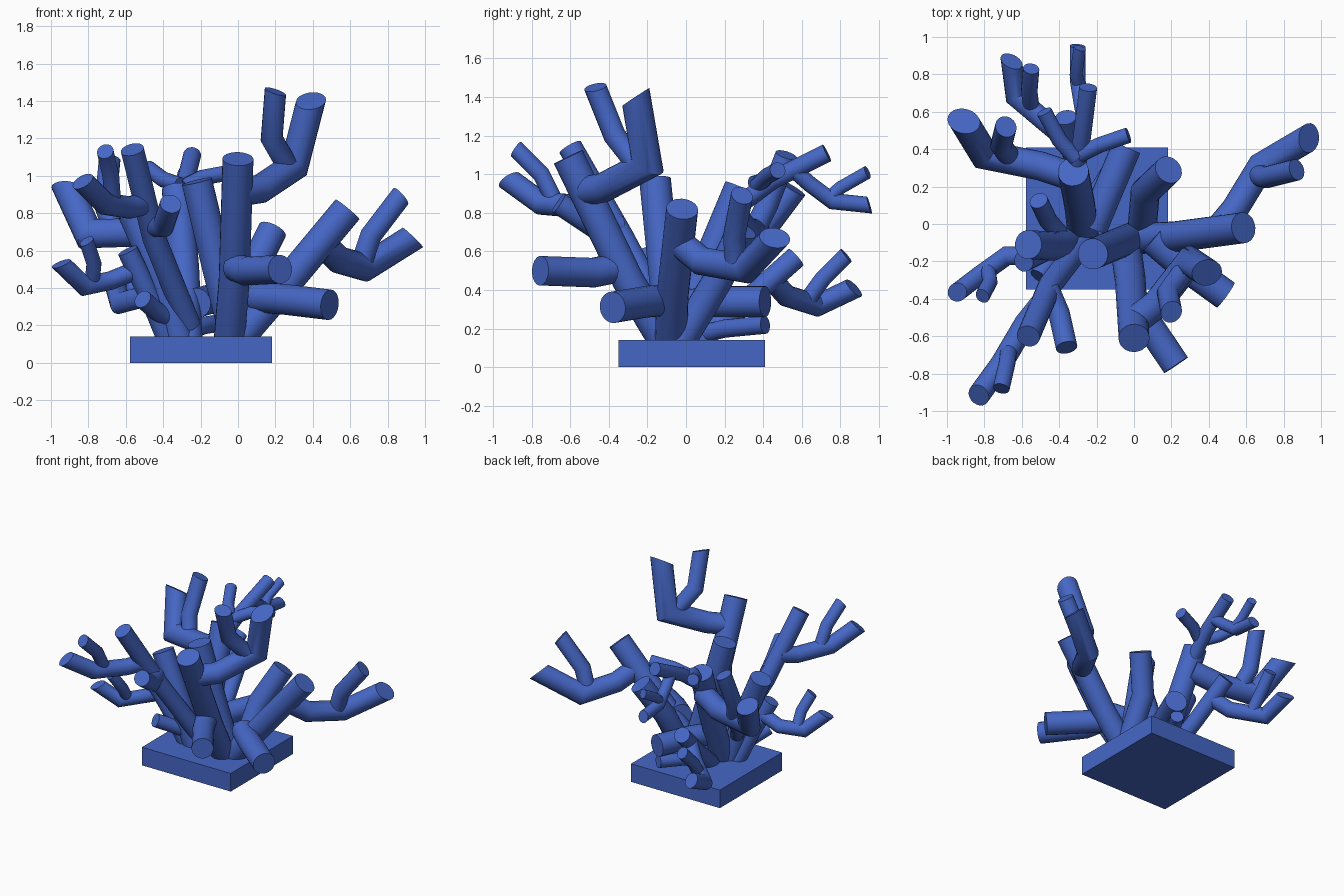
import bpy, bmesh, math
from mathutils import Vector

SIDES = 20
blue = bpy.data.materials.new("coral_blue")
blue.diffuse_color = (0.06, 0.135, 0.56, 1)


def finish(name, bm, smooth=True):
    bmesh.ops.recalc_face_normals(bm, faces=bm.faces[:])
    mesh = bpy.data.meshes.new(name)
    bm.to_mesh(mesh)
    bm.free()
    ob = bpy.data.objects.new(name, mesh)
    bpy.context.collection.objects.link(ob)
    mesh.materials.append(blue)
    if smooth:
        bpy.ops.object.select_all(action='DESELECT')
        ob.select_set(True)
        bpy.context.view_layer.objects.active = ob
        bpy.ops.object.shade_smooth_by_angle(angle=math.radians(35))
    return ob


def branch(name, radius, *points, slant=0.0):
    """Round tube with mitred bends; slant tilts the end cut along the bend."""
    pts = [Vector(p) for p in points]
    dirs = [(b - a).normalized() for a, b in zip(pts, pts[1:])]
    u = dirs[0].orthogonal().normalized()
    v = dirs[0].cross(u)
    ring = [pts[0] + radius * (u * math.cos(t) + v * math.sin(t))
            for t in (2 * math.pi * i / SIDES for i in range(SIDES))]
    bm = bmesh.new()
    last = [bm.verts.new(p) for p in ring]
    bm.faces.new(last)
    for i, d in enumerate(dirs):
        if i + 1 < len(dirs):
            n = (d + dirs[i + 1]).normalized()
        elif i:
            n = (d + slant * (d - dirs[i - 1])).normalized()
        else:
            n = d
        # slide the ring along the branch until it meets the cutting plane
        ring = [p + d * ((pts[i + 1] - p).dot(n) / d.dot(n)) for p in ring]
        new = [bm.verts.new(p) for p in ring]
        for k in range(SIDES):
            j = (k + 1) % SIDES
            bm.faces.new((last[k], last[j], new[j], new[k]))
        last = new
    bm.faces.new(last)
    return finish(name, bm)


def fork(name, r1, r2, stem, tip1, mid2, tip2):
    """Side limb that bends and splits into a thick and a thin twig."""
    branch(name + "_limb", r1, *stem, tip1, slant=0.9)
    branch(name + "_twig", r2, *mid2, tip2, slant=0.6)


# Square base
bm = bmesh.new()
bmesh.ops.create_cube(bm, size=1)
for vert in bm.verts:
    vert.co = Vector((vert.co.x * 0.76 - 0.197, vert.co.y * 0.76 + 0.03,
                      vert.co.z * 0.14 + 0.07))
finish("base", bm, False)

# Right branch, its stub and fork
branch("right_branch", 0.083, (-0.04, -0.08, 0.08), (0.21, -0.07, 0.37), (0.585, -0.02, 0.82))
branch("right_stub", 0.082, (0.1, -0.08, 0.35), (0.24, -0.2, 0.34), (0.49, -0.38, 0.31))
fork("right_fork", 0.073, 0.058,
     [(0.44, -0.04, 0.65), (0.54, 0.08, 0.55), (0.68, 0.31, 0.51)], (0.935, 0.46, 0.67),
     [(0.66, 0.26, 0.53), (0.71, 0.25, 0.68)], (0.87, 0.29, 0.89))

# Front branch, its stub and tall fork
branch("front_branch", 0.083, (-0.05, -0.08, 0.08), (-0.02, -0.3, 0.45), (0.0, -0.61, 1.09))
branch("front_stub", 0.077, (-0.01, -0.38, 0.51), (0.04, -0.48, 0.49), (0.225, -0.755, 0.5))
fork("tall_fork", 0.077, 0.058,
     [(-0.01, -0.53, 0.91), (0.12, -0.43, 0.93), (0.3, -0.2, 1.05)], (0.39, -0.26, 1.4),
     [(0.26, -0.26, 1.06), (0.18, -0.37, 1.2)], (0.2, -0.47, 1.45))

# Middle and back right branches
branch("middle_branch", 0.083, (0.0, -0.07, 0.08), (-0.1, -0.11, 0.47), (-0.22, -0.16, 0.97))
branch("back_right_branch", 0.078, (0.04, -0.06, 0.08), (0.06, 0.17, 0.46), (0.185, 0.29, 0.71))
branch("back_stub", 0.08, (-0.22, -0.02, 0.32), (-0.15, 0.15, 0.34), (-0.04, 0.41, 0.34))

# Main back branch with its fork to the left
branch("back_branch", 0.083, (-0.27, -0.08, 0.08), (-0.29, 0.1, 0.5), (-0.325, 0.28, 0.93))
fork("back_left_fork", 0.078, 0.058,
     [(-0.32, 0.25, 0.76), (-0.5, 0.31, 0.7), (-0.8, 0.37, 0.69)], (-0.91, 0.55, 0.93),
     [(-0.66, 0.35, 0.7), (-0.71, 0.42, 0.84)], (-0.685, 0.52, 1.1))

# Thin upper back branch with stubs and a small fork
branch("upper_back_branch", 0.048, (-0.32, 0.22, 0.8), (-0.28, 0.45, 0.97), (-0.245, 0.73, 1.11))
branch("upper_back_stub", 0.042, (-0.29, 0.37, 0.94), (-0.19, 0.42, 0.99), (-0.03, 0.475, 1.02))
branch("upper_left_stub", 0.042, (-0.31, 0.35, 0.95), (-0.4, 0.45, 0.98), (-0.48, 0.6, 1.04))
fork("upper_back_fork", 0.042, 0.034,
     [(-0.265, 0.56, 1.02), (-0.28, 0.64, 0.95), (-0.3, 0.76, 0.86)], (-0.3, 0.95, 0.84),
     [(-0.29, 0.73, 0.87), (-0.31, 0.8, 0.93)], (-0.29, 0.94, 1.01))

# Low back branch with stub and fork
branch("low_back_branch", 0.058, (-0.25, 0.02, 0.1), (-0.31, 0.3, 0.33), (-0.365, 0.57, 0.57))
branch("low_back_stub", 0.047, (-0.27, 0.08, 0.17), (-0.18, 0.2, 0.2), (-0.05, 0.41, 0.22))
fork("low_back_fork", 0.056, 0.044,
     [(-0.34, 0.44, 0.46), (-0.44, 0.52, 0.37), (-0.63, 0.68, 0.32)], (-0.655, 0.87, 0.41),
     [(-0.55, 0.63, 0.35), (-0.56, 0.71, 0.46)], (-0.55, 0.83, 0.58))

# Left branches, stubs and fork
branch("left_branch", 0.078, (-0.3, -0.08, 0.08), (-0.41, -0.12, 0.45), (-0.565, -0.11, 0.8))
branch("left_back_stub", 0.05, (-0.4, -0.05, 0.35), (-0.46, 0.02, 0.42), (-0.51, 0.125, 0.55))
branch("low_left_branch", 0.056, (-0.36, -0.08, 0.08), (-0.47, -0.14, 0.35), (-0.59, -0.2, 0.6))
branch("low_left_stub", 0.05, (-0.38, -0.12, 0.24), (-0.44, -0.18, 0.28), (-0.51, -0.28, 0.34))
fork("low_left_fork", 0.05, 0.04,
     [(-0.53, -0.17, 0.5), (-0.68, -0.17, 0.44), (-0.82, -0.27, 0.41)], (-0.945, -0.365, 0.53),
     [(-0.78, -0.24, 0.43), (-0.77, -0.31, 0.53)], (-0.81, -0.385, 0.65))

# Front left branch with stub and fork
branch("front_left_branch", 0.063, (-0.26, -0.08, 0.2), (-0.45, -0.33, 0.67), (-0.565, -0.6, 1.14))
branch("front_left_stub", 0.058, (-0.46, -0.34, 0.73), (-0.4, -0.48, 0.73), (-0.36, -0.66, 0.85))
fork("front_left_fork", 0.06, 0.045,
     [(-0.5, -0.43, 0.85), (-0.58, -0.53, 0.83), (-0.71, -0.75, 0.85)], (-0.83, -0.915, 0.97),
     [(-0.67, -0.68, 0.86), (-0.68, -0.75, 1.0)], (-0.71, -0.88, 1.13))
